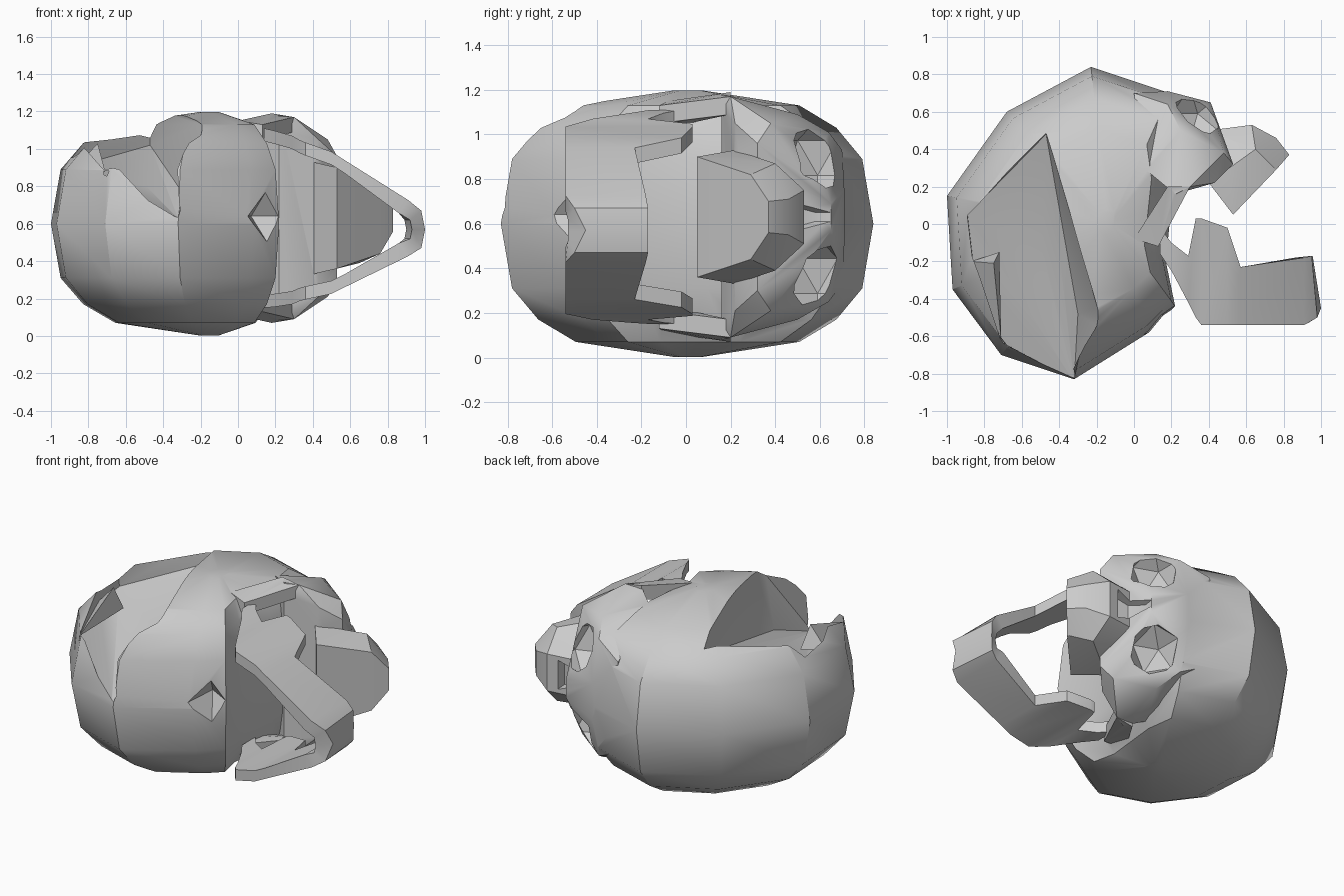
import bpy, bmesh
from mathutils import Vector

if "Cube" in bpy.data.objects:
    bpy.data.objects.remove(bpy.data.objects["Cube"])


def make(name, bm):
    bmesh.ops.recalc_face_normals(bm, faces=bm.faces)
    me = bpy.data.meshes.new(name)
    bm.to_mesh(me)
    bm.free()
    ob = bpy.data.objects.new(name, me)
    bpy.context.collection.objects.link(ob)
    return ob


def hull(name, pts):
    bm = bmesh.new()
    for p in pts:
        bm.verts.new(p)
    bmesh.ops.convex_hull(bm, input=bm.verts)
    loose = [v for v in bm.verts if not v.link_faces]
    bmesh.ops.delete(bm, geom=loose, context='VERTS')
    return make(name, bm)


def loft(name, rings):
    bm = bmesh.new()
    rs = [[bm.verts.new(p) for p in r] for r in rings]
    n = len(rs[0])
    for a, b in zip(rs, rs[1:]):
        for i in range(n):
            bm.faces.new((a[i], a[(i + 1) % n], b[(i + 1) % n], b[i]))
    bm.faces.new(rs[0])
    bm.faces.new(rs[-1])
    return make(name, bm)


def both(pts, c=0.63):
    # mirror half-width points about the middle plane of the skull
    return [(x, y, c + s * z) for x, y, z in pts for s in (1, -1)]


def combine(ob, tool, op):
    m = ob.modifiers.new(op, 'BOOLEAN')
    m.operation, m.solver, m.object = op, 'EXACT', tool
    bpy.context.view_layer.objects.active = ob
    bpy.ops.object.modifier_apply(modifier=m.name)
    bpy.data.objects.remove(tool)


def smooth(ob, ang):
    bpy.ops.object.select_all(action='DESELECT')
    ob.select_set(True)
    bpy.context.view_layer.objects.active = ob
    bpy.ops.object.shade_smooth_by_angle(angle=ang)


# Cranium: side outline stacked in shrinking rings to left and right
outline = [(-1, .15), (-.68, .6), (-.23, .84), (.19, .7), (.23, .4), (.2, .1),
           (.17, -.2), (.22, -.44), (.08, -.58), (-.32, -.83), (-.71, -.7), (-.97, -.35)]
levels = [(.597, .08), (.53, .6), (.43, .8), (.29, .94), (0, 1)]
levels = [(-d, s) for d, s in levels] + [(d, s) for d, s in levels[-2::-1]]
cx, cy = -.14, .01
rings = []
for d, s in levels:
    rings.append([(cx + (x - cx) * (s if x < 0 else s ** .9), cy + (y - cy) * s, .6 + d)
                  for x, y in outline])
skull = loft("skull", rings)

# Brow and cheeks
combine(skull, hull("upper_face", both([
    (.0, .7, .3), (.18, .71, .12), (.18, .64, .38), (.25, .5, .46), (.05, .3, .5), (.22, .16, .55),
    (.41, .65, .06), (.3, .2, .54), (.48, .38, .42), (.43, .22, .42), (.53, .32, .33)])), 'UNION')
# Upper jaw with flat palate
combine(skull, hull("upper_jaw", both([
    (.53, .05, .27), (.76, .29, .19), (.83, .37, .07), (.4, .22, .3),
    (.76, .46, .08), (.63, .53, .12), (.65, .4, .24), (.4, .5, .12)])), 'UNION')
for s in (1, -1):
    # Cheek arches reaching back to the temples
    combine(skull, hull("arch", [(x, y, .63 + s * z) for x, y, z in [
        (.18, .2, .56), (.3, .2, .54), (.18, .2, .47), (.3, .2, .46),
        (.0, -.08, .52), (.13, -.12, .5), (.0, -.08, .4), (.13, -.12, .42)]]), 'UNION')
    # Eye sockets
    bm = bmesh.new()
    bmesh.ops.create_icosphere(bm, subdivisions=1, radius=1)
    for v in bm.verts:
        v.co = Vector((.34 + .15 * v.co.x, .59 + .17 * v.co.y, .63 + s * .265 + .175 * v.co.z))
    combine(skull, make("socket", bm), 'DIFFERENCE')
# Nose opening
combine(skull, hull("nose", both([
    (.42, .72, .02), (.56, .6, .1), (.56, .45, .09), (.4, .58, .02), (.44, .47, .05)])), 'DIFFERENCE')
# Opening at the skull base
combine(skull, hull("base_opening", [
    (.05, -.63, .64), (.19, -.56, .84), (.33, -.5, .64), (.2, -.56, .43),
    (.07, -.36, .64), (.3, -.7, .64)]), 'DIFFERENCE')
# Broken hole in the side of the cranium
combine(skull, hull("break", [
    (-.47, .48, 1.02), (-.36, 0, 1.21), (-.18, -.5, 1.14), (-.32, -.84, .63),
    (-.3, -.48, .77), (-.49, -.14, .8), (-.75, -.21, .93), (-.71, -.63, .86),
    (-.89, .05, .9), (-.86, -.2, .9), (-.9, 0, 1.4), (-.47, .5, 1.2),
    (-.36, 0, 1.4), (-.4, -.8, 1.2)]), 'DIFFERENCE')
# Raised splinter on the broken rim
hull("rim_splinter", [(-.75, -.21, 1.03), (-.87, -.2, .9), (-.71, -.62, .88),
                      (-.8, -.35, .84), (-.72, -.15, .88)])

# Lower jaw: side plates bending round at the chin
st = [(.14, .48, -.16, -.02), (.2, .47, -.25, -.1), (.29, .45, -.42, -.17), (.33, .43, -.5, .03),
      (.36, .42, -.54, .03), (.5, .38, -.54, -.02), (.57, .34, -.54, -.23), (.91, .15, -.54, -.18)]


def section(x, h, lo, hi, s):
    c = .64 - .07 * x
    t = .07
    back = .05 if x > .8 else 0
    return [(x, lo, c + s * h), (x, hi, c + s * h),
            (x - back, hi, c + s * (h - t)), (x - back, lo, c + s * (h - t))]


def chin(s):
    z = .57 + s * .1
    zi = .57 + s * .05
    return [(.98, -.5, z), (.95, -.17, z), (.89, -.2, zi), (.92, -.53, zi)]


loft("lower_jaw", [section(*q, 1) for q in st] + [chin(1), [(1, -.45, .57), (.955, -.17, .57),
     (.9, -.2, .57), (.93, -.53, .57)], chin(-1)] + [section(*q, -1) for q in st[::-1]])

for ob in list(bpy.context.collection.objects):
    smooth(ob, .55)
